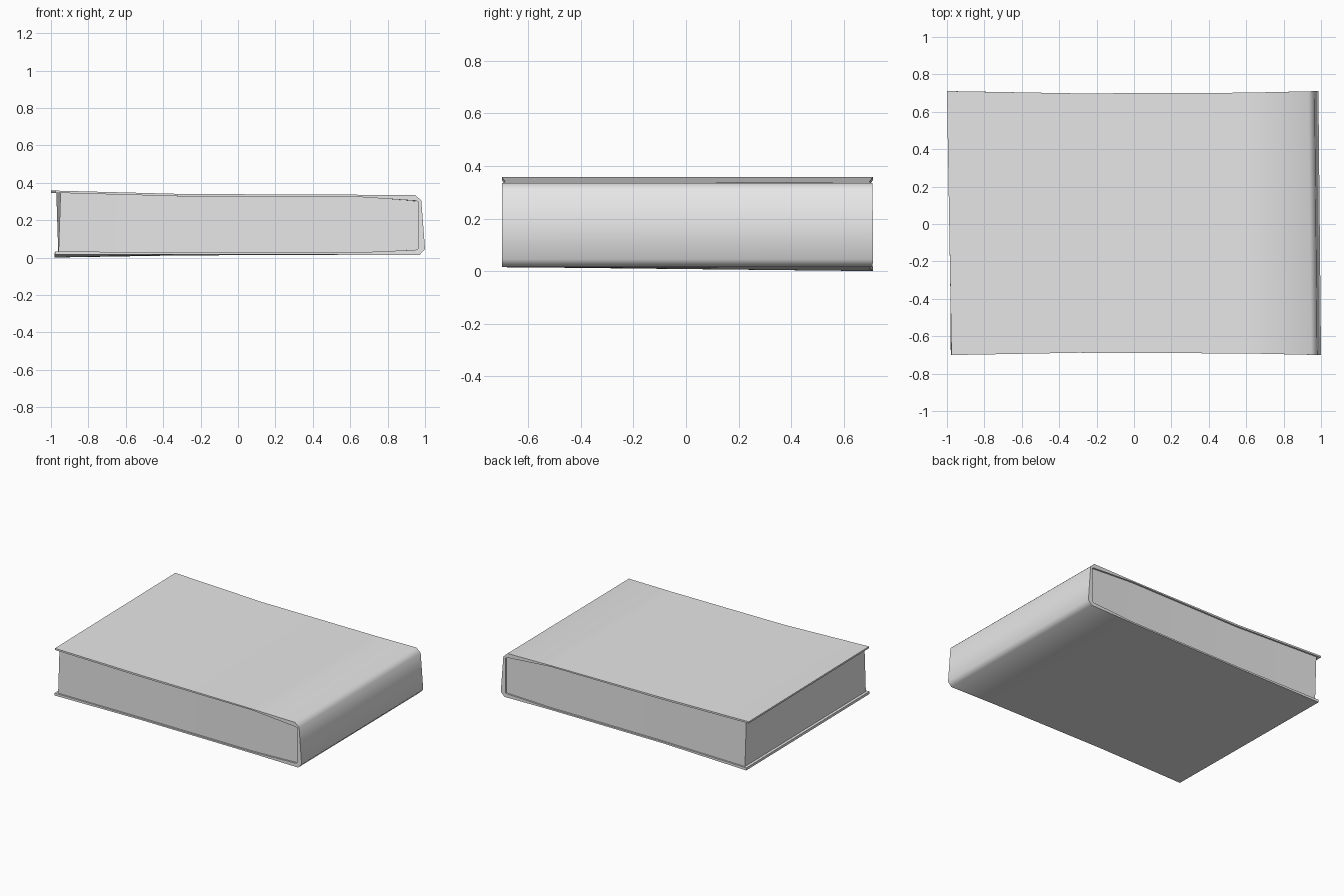
import bpy, bmesh, math

cube = bpy.data.objects.get("Cube")
if cube:
    bpy.data.objects.remove(cube)

grey = bpy.data.materials.new("plain_grey")
grey.use_nodes = True
COLOUR = (0.8, 0.8, 0.8, 1)
grey.diffuse_color = COLOUR
grey.node_tree.nodes["Principled BSDF"].inputs["Base Color"].default_value = COLOUR


def place(x, z, side, inset):
    """Put a profile point on the head or tail edge, with the slight warp of a used book."""
    left, high = max(0, -x), z / 0.35
    y = side * (0.692 + 0.014 * x * x - inset) + 0.005
    skew = 0.012 * left * high + (0.007 if x > 0.9 else 0)
    sag = 0.008 * left * (1 - high)
    return (x - side * skew, y, z - side * sag)


def slab(name, rail_a, rail_b, inset=0):
    """Solid between two profile rails, stretched from tail to head."""
    bm = bmesh.new()
    tail, head = [[[bm.verts.new(place(x, z, s, inset)) for x, z in rail]
                   for rail in (rail_a, rail_b)] for s in (-1, 1)]
    n = len(rail_a)
    for i in range(n - 1):
        for a, b in tail, head:
            bm.faces.new((a[i], a[i + 1], b[i + 1], b[i]))
        for r in (0, 1):
            bm.faces.new((tail[r][i], tail[r][i + 1], head[r][i + 1], head[r][i]))
    for i in (0, n - 1):
        bm.faces.new((tail[0][i], tail[1][i], head[1][i], head[0][i]))
    bmesh.ops.recalc_face_normals(bm, faces=bm.faces)
    mesh = bpy.data.meshes.new(name)
    bm.to_mesh(mesh)
    bm.free()
    mesh.materials.append(grey)
    mesh.shade_smooth()
    mesh.set_sharp_from_angle(angle=math.radians(55))
    obj = bpy.data.objects.new(name, mesh)
    bpy.context.collection.objects.link(obj)
    return obj


# Wrapped cover: top board, bevelled spine, bottom board
outside = [(-0.988, 0.358), (-0.3, 0.34), (0.6, 0.336), (0.94, 0.335), (0.973, 0.305),
           (0.993, 0.045), (0.965, 0.015), (0.6, 0.015), (-0.3, 0.014), (-0.98, 0.008)]
inside = [(-0.988, 0.346), (-0.3, 0.327), (0.6, 0.327), (0.94, 0.304), (0.955, 0.3),
          (0.955, 0.045), (0.94, 0.041), (0.6, 0.026), (-0.3, 0.025), (-0.98, 0.026)]
slab("book_cover", outside, inside)

# Page block, set back a little from the cover edges
pages_top = [(-0.96, 0.346), (-0.3, 0.328), (0.6, 0.328), (0.955, 0.302)]
pages_bottom = [(-0.96, 0.025), (-0.3, 0.024), (0.6, 0.025), (0.955, 0.042)]
slab("page_block", pages_top, pages_bottom, inset=0.012)
